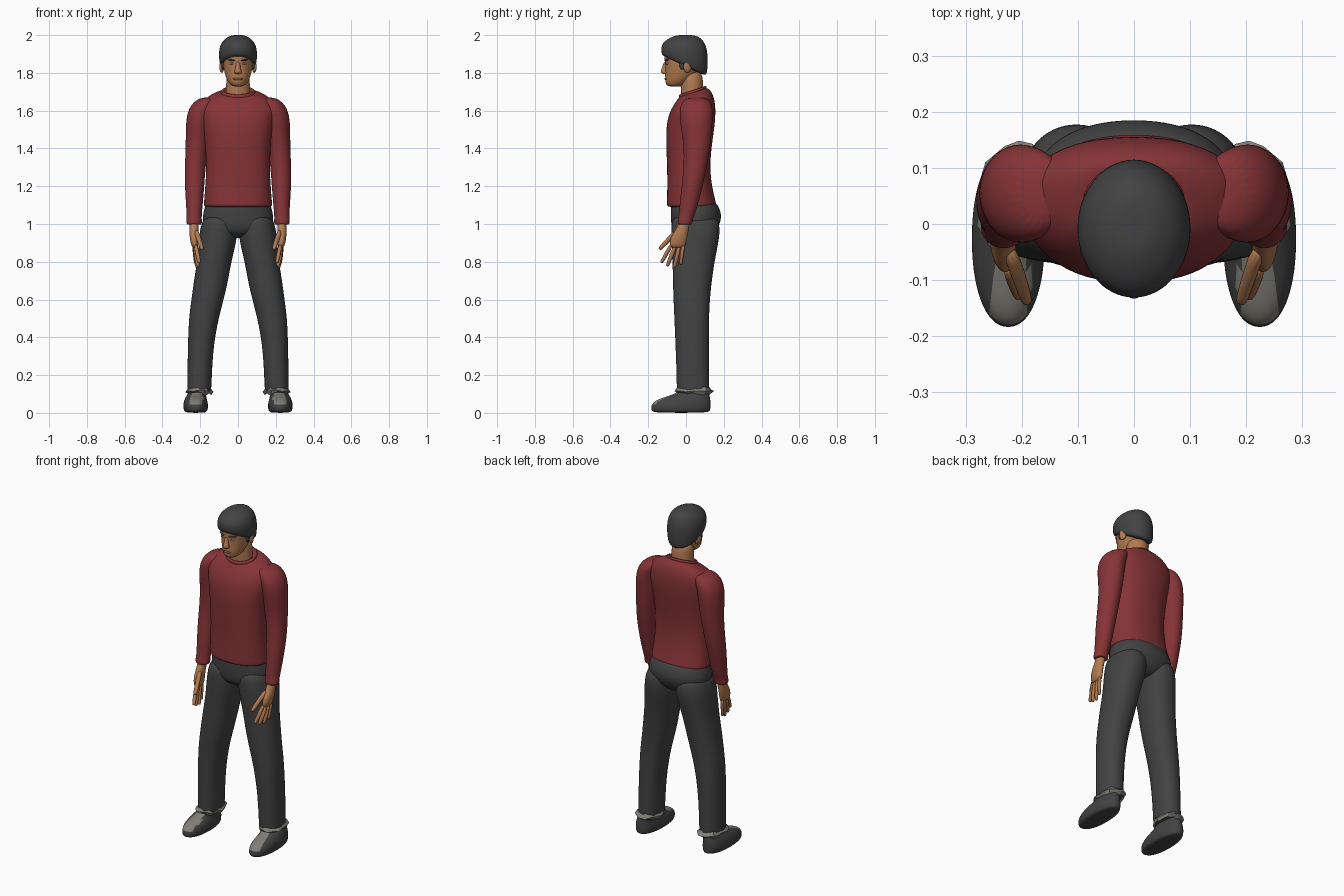
import bpy
import bmesh
import math
import random
from mathutils import Matrix, Vector

random.seed(4)

default_cube = bpy.data.objects.get("Cube")
if default_cube:
    bpy.data.objects.remove(default_cube, do_unlink=True)


def make_material(name, red, green, blue):
    material = bpy.data.materials.new(name)
    material.use_nodes = True
    colour = (red, green, blue, 1)
    material.diffuse_color = colour
    material.node_tree.nodes["Principled BSDF"].inputs["Base Color"].default_value = colour
    return material


RED = make_material("red knit", .24, .034, .038)
CHARCOAL = make_material("charcoal", .055, .055, .056)
SKIN = make_material("skin", .45, .2, .085)
LIPS = make_material("lips", .3, .11, .06)
WHITE = make_material("eye white", .55, .58, .58)
IRIS = make_material("iris", .05, .08, .1)
GREY = make_material("light grey", .22, .21, .18)


def finish(bm, name, materials, mirror=False, subdivide=0, smooth=True):
    """Turn a bmesh into an object, with optional mirroring and smoothing."""
    bmesh.ops.recalc_face_normals(bm, faces=bm.faces[:])
    for face in bm.faces:
        face.smooth = smooth
    mesh = bpy.data.meshes.new(name)
    bm.to_mesh(mesh)
    bm.free()
    for material in materials:
        mesh.materials.append(material)
    obj = bpy.data.objects.new(name, mesh)
    bpy.context.scene.collection.objects.link(obj)
    if mirror:
        modifier = obj.modifiers.new("Mirror", "MIRROR")
        modifier.use_mirror_merge = False
    if subdivide:
        modifier = obj.modifiers.new("Subdivision", "SUBSURF")
        modifier.levels = modifier.render_levels = subdivide
    return obj


def bridge(bm, rings, cap=True):
    """Skin a list of point rings with quads and close both ends."""
    loops = [[bm.verts.new(point) for point in ring] for ring in rings]
    count = len(loops[0])
    for lower, upper in zip(loops, loops[1:]):
        for i in range(count):
            j = (i + 1) % count
            bm.faces.new((lower[i], lower[j], upper[j], upper[i]))
    if cap:
        bm.faces.new(loops[0])
        bm.faces.new(loops[-1])


def oval(z, front, back, x, half_width, tilt=0, sides=24, power=2.0):
    """Level (or tilted) superellipse given by its front and back y."""
    middle, depth = (front + back) / 2, (back - front) / 2
    points = []
    for i in range(sides):
        angle = math.tau * i / sides
        c, s = math.cos(angle), math.sin(angle)
        px = math.copysign(abs(c) ** (2 / power), c) * half_width
        py = math.copysign(abs(s) ** (2 / power), s) * depth
        points.append(Vector((x + px, middle + py, z + tilt * py)))
    return points


def loft(name, material, sections, mirror=False, sides=24, power=2.0):
    bm = bmesh.new()
    bridge(bm, [oval(*s, sides=sides, power=power) for s in sections])
    return finish(bm, name, [material], mirror, subdivide=2)


def add_finger(bm, path, radius):
    """Tapering round tube along a short path, with a rounded tip."""
    path = [Vector(p) for p in path]
    path.append(path[-1] + (path[-1] - path[-2]).normalized() * radius * .6)
    rings = []
    for k, point in enumerate(path):
        direction = path[min(k + 1, len(path) - 1)] - path[max(k - 1, 0)]
        turn = direction.to_track_quat("Z", "Y")
        size = radius * (.5 if k == len(path) - 1 else 1 - .1 * k)
        rings.append([point + turn @ Vector((math.cos(a) * size, math.sin(a) * size, 0))
                      for a in (math.tau * i / 8 for i in range(8))])
    bridge(bm, rings)


def ellipsoid(name, material, centre, radii, yaw=0, roll=0, mirror=True):
    bm = bmesh.new()
    matrix = (Matrix.Translation(centre) @ Matrix.Rotation(math.radians(yaw), 4, "Z")
              @ Matrix.Rotation(math.radians(roll), 4, "Y")
              @ Matrix.Diagonal((*radii, 1)))
    bmesh.ops.create_uvsphere(bm, u_segments=16, v_segments=10, radius=1, matrix=matrix)
    return finish(bm, name, [material], mirror)


# Sweater: body with hem, collar and sleeves with cuffs
loft("sweater_body", RED, [
    (1.088, -.09, .15, 0, .172), (1.096, -.102, .162, 0, .183),
    (1.12, -.102, .158, 0, .181), (1.18, -.1, .142, 0, .176),
    (1.3, -.1, .124, 0, .168), (1.45, -.108, .142, 0, .176),
    (1.55, -.102, .157, 0, .196), (1.62, -.08, .157, 0, .205, .1),
    (1.665, -.055, .145, 0, .175, .2), (1.69, -.04, .125, 0, .125, .28),
    (1.7, -.033, .108, 0, .088, .33)], power=2.3)
loft("collar", RED, [
    (1.68, -.036, .108, 0, .09, .33), (1.697, -.041, .112, 0, .094, .33),
    (1.71, -.036, .106, 0, .086, .33), (1.708, -.027, .1, 0, .076, .33),
    (1.69, -.02, .09, 0, .068, .33)])
loft("sleeves", RED, [
    (.996, -.036, .028, .232, .034), (1, -.043, .033, .232, .041),
    (1.02, -.044, .036, .232, .042), (1.03, -.04, .038, .232, .039),
    (1.1, -.034, .064, .231, .044), (1.2, -.024, .088, .23, .052),
    (1.3, -.012, .112, .227, .055), (1.42, -.012, .13, .216, .061),
    (1.52, -.03, .14, .211, .066), (1.585, -.036, .144, .204, .066),
    (1.635, -.03, .138, .183, .065), (1.672, 0, .11, .155, .045)], mirror=True)

# Trousers: hips, legs and ragged ankle hems
loft("trouser_hips", CHARCOAL, [
    (.925, -.02, .11, 0, .05), (.955, -.07, .155, 0, .14),
    (1, -.08, .182, 0, .19), (1.05, -.082, .19, 0, .188),
    (1.1, -.082, .172, 0, .175), (1.13, -.075, .14, 0, .16)], power=2.2)
loft("trouser_legs", CHARCOAL, [
    (.1, -.045, .118, .205, .058), (.12, -.05, .124, .205, .064),
    (.2, -.05, .122, .203, .065), (.35, -.056, .122, .198, .068),
    (.5, -.062, .122, .182, .079), (.6, -.067, .127, .161, .086),
    (.7, -.07, .137, .143, .091), (.8, -.072, .152, .126, .091),
    (.9, -.077, .172, .109, .1), (.98, -.08, .184, .101, .1),
    (1.06, -.07, .16, .09, .085)], mirror=True, power=2.2)

bm = bmesh.new()
hem_rings = [oval(z, .04 - depth, .04 + depth, .207, width, sides=16)
             for z, depth, width in ((.135, .084, .06), (.118, .105, .072), (.1, .085, .062))]
for ring in hem_rings:
    for point in ring:
        point += Vector(random.uniform(-.007, .007) for axis in range(3))
bridge(bm, hem_rings, cap=False)
finish(bm, "ankle_hems", [GREY], mirror=True, smooth=False)

# Shoes with a pale patch over the toes
bm = bmesh.new()
shoe_sections = [
    (0, -.17, .118, .223, .052), (.012, -.186, .13, .224, .064),
    (.045, -.186, .132, .224, .067), (.07, -.155, .13, .224, .06),
    (.088, -.1, .126, .222, .053), (.105, -.05, .122, .215, .048),
    (.13, -.03, .11, .21, .045)]
bridge(bm, [oval(*s, power=2.2) for s in shoe_sections])
for face in bm.faces:
    spot = face.calc_center_median()
    if spot.z > .045 and spot.y < -.06 and abs(spot.x - .222) < .036:
        face.material_index = 1
finish(bm, "shoes", [CHARCOAL, GREY], mirror=True, subdivide=2)

# Hands: palm, four fingers and thumb
loft("palms", SKIN, [
    (1.04, -.03, .026, .232, .026), (.985, -.044, .018, .232, .025),
    (.94, -.078, .01, .234, .024), (.9, -.09, .002, .23, .022),
    (.872, -.084, -.008, .227, .015)], mirror=True, sides=14)
bm = bmesh.new()
add_finger(bm, [(.225, -.075, .895), (.215, -.105, .84), (.206, -.128, .8)], .013)
add_finger(bm, [(.228, -.055, .89), (.222, -.08, .825), (.212, -.097, .783)], .0135)
add_finger(bm, [(.23, -.034, .89), (.225, -.05, .82), (.217, -.061, .775)], .013)
add_finger(bm, [(.232, -.013, .895), (.23, -.022, .84), (.224, -.027, .792)], .012)
add_finger(bm, [(.225, -.04, .97), (.206, -.09, .92), (.192, -.135, .872)], .0155)
finish(bm, "fingers_and_thumbs", [SKIN], mirror=True, subdivide=1)

# Head, neck and ears
loft("neck", SKIN, [
    (1.63, -.025, .085, 0, .07), (1.68, -.025, .092, 0, .066),
    (1.74, -.03, .092, 0, .063), (1.82, -.03, .085, 0, .06)])
loft("head", SKIN, [
    (1.727, -.09, -.025, 0, .024), (1.738, -.108, 0, 0, .044),
    (1.77, -.111, .04, 0, .063), (1.81, -.111, .075, 0, .074),
    (1.85, -.112, .09, 0, .081), (1.89, -.117, .095, 0, .085),
    (1.94, -.11, .09, 0, .08), (1.97, -.07, .06, 0, .05)])
ellipsoid("ears", SKIN, (.086, .008, 1.832), (.011, .022, .032), yaw=20)

# Short hair, lower at the nape than over the brow
loft("hair", CHARCOAL, [
    (1.832, -.118, .104, 0, .087, -.48), (1.85, -.131, .113, 0, .098, -.42),
    (1.9, -.134, .118, 0, .104, -.25), (1.95, -.124, .111, 0, .096, -.08),
    (1.982, -.095, .085, 0, .07), (1.998, -.055, .05, 0, .038),
    (2, -.03, .028, 0, .018)])
ellipsoid("sideburns", CHARCOAL, (.08, -.02, 1.845), (.009, .015, .028))

# Face details
loft("nose", SKIN, [
    (1.793, -.118, -.09, 0, .013), (1.8, -.134, -.09, 0, .021),
    (1.812, -.135, -.09, 0, .018), (1.835, -.124, -.09, 0, .012),
    (1.862, -.117, -.09, 0, .012)], sides=12)
ellipsoid("eyes", WHITE, (.033, -.098, 1.85), (.014, .009, .006), yaw=25)
ellipsoid("irises", IRIS, (.032, -.104, 1.85), (.0055, .004, .0055), yaw=25)
ellipsoid("eyebrows", CHARCOAL, (.035, -.102, 1.868), (.023, .007, .005), yaw=29, roll=-6)
ellipsoid("mouth", LIPS, (0, -.105, 1.768), (.026, .009, .007), mirror=False)
